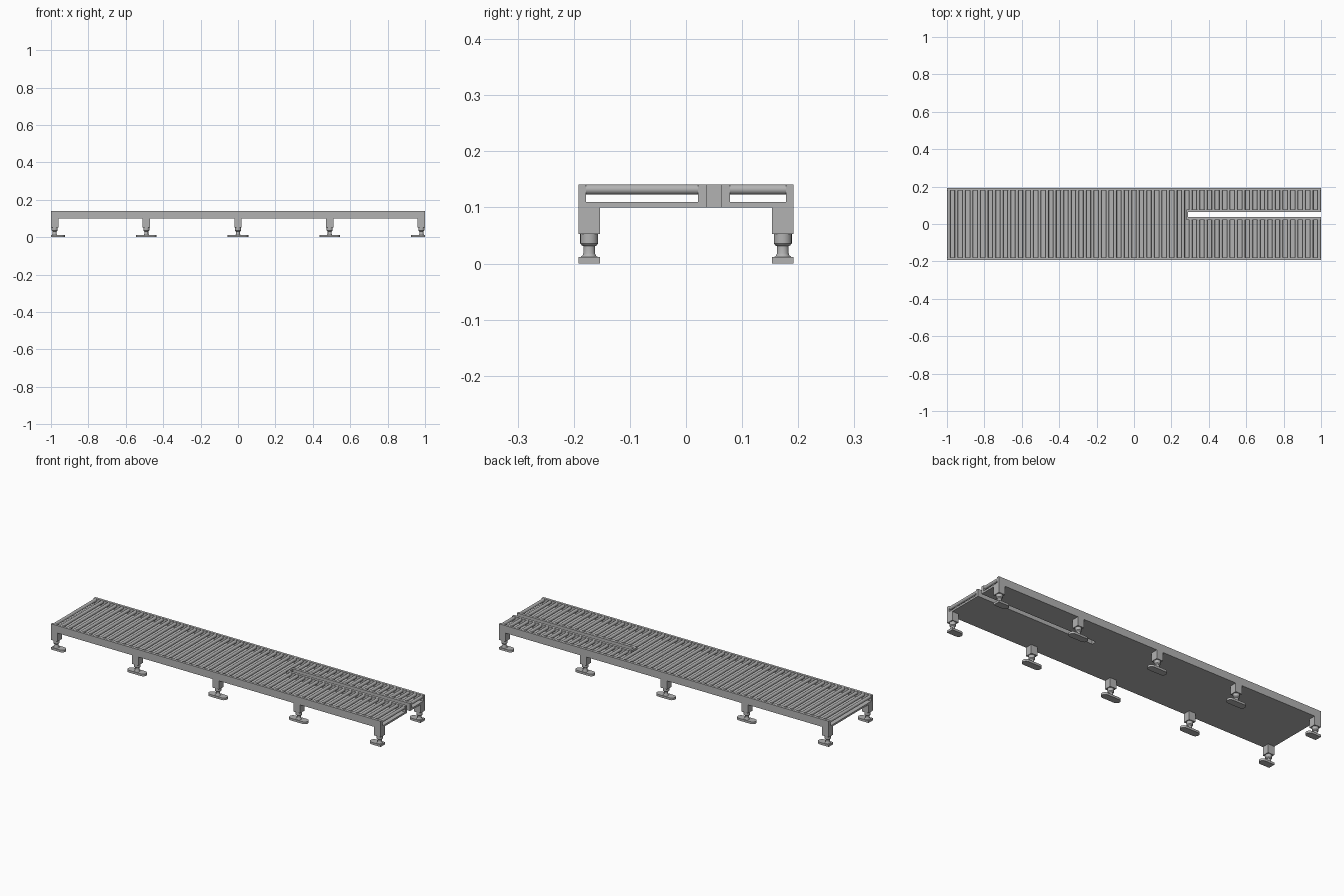
import bpy, bmesh, math
from mathutils import Matrix

cube = bpy.data.objects.get("Cube")
if cube:
    bpy.data.objects.remove(cube, do_unlink=True)

metal = bpy.data.materials.new("grey_metal")
metal.use_nodes = True
GREY = (0.45, 0.45, 0.45, 1)
metal.diffuse_color = GREY
metal.node_tree.nodes["Principled BSDF"].inputs["Base Color"].default_value = GREY

HALF_L, HALF_W = 1.0, 0.192
RAIL = 0.014                       # side rail thickness
BED_Z, BED_TOP, TOP = 0.10, 0.11, 0.141
SLOT_X, SLOT_Y0, SLOT_Y1 = 0.28, 0.0365, 0.063
WALL = 0.015                       # slot wall thickness
ROLLERS, ROLLER_R = 50, 0.009


def finish(name, bm, smooth=False):
    bmesh.ops.recalc_face_normals(bm, faces=bm.faces)
    mesh = bpy.data.meshes.new(name)
    bm.to_mesh(mesh)
    bm.free()
    mesh.materials.append(metal)
    obj = bpy.data.objects.new(name, mesh)
    bpy.context.collection.objects.link(obj)
    if smooth:
        bpy.ops.object.select_all(action='DESELECT')
        obj.select_set(True)
        bpy.context.view_layer.objects.active = obj
        bpy.ops.object.shade_smooth_by_angle(angle=math.radians(35))
    return obj


def extrude_outline(name, points, z0, z1, smooth=False):
    bm = bmesh.new()
    face = bm.faces.new([bm.verts.new((x, y, z0)) for x, y in points])
    new = bmesh.ops.extrude_face_region(bm, geom=[face])["geom"]
    for v in new:
        if isinstance(v, bmesh.types.BMVert):
            v.co.z = z1
    return finish(name, bm, smooth)


def box(name, x0, x1, y0, y1, z0, z1):
    return extrude_outline(name, [(x0, y0), (x1, y0), (x1, y1), (x0, y1)], z0, z1)


def roller(name, x, y0, y1):
    bm = bmesh.new()
    place = Matrix.Translation((x, (y0 + y1) / 2, TOP - ROLLER_R)) @ Matrix.Rotation(math.pi / 2, 4, 'X')
    bmesh.ops.create_cone(bm, cap_ends=True, segments=16, radius1=ROLLER_R,
                          radius2=ROLLER_R, depth=y1 - y0, matrix=place)
    return finish(name, bm, True)


def lathe(name, profile, x, y, steps=20):
    bm = bmesh.new()
    verts = [bm.verts.new((x + r, y, z)) for r, z in profile]
    edges = [bm.edges.new(pair) for pair in zip(verts, verts[1:])]
    bmesh.ops.spin(bm, geom=verts + edges, cent=(x, y, 0), axis=(0, 0, 1),
                   angle=math.tau, steps=steps, use_merge=True)
    bmesh.ops.remove_doubles(bm, verts=bm.verts, dist=1e-5)
    return finish(name, bm, True)


# Bed with an open slot at the left end
inner = HALF_W - RAIL
extrude_outline("bed_plate", [
    (-HALF_L, -inner), (HALF_L, -inner), (HALF_L, SLOT_Y0), (SLOT_X + 0.01, SLOT_Y0),
    (SLOT_X + 0.01, SLOT_Y1), (HALF_L, SLOT_Y1), (HALF_L, inner), (-HALF_L, inner)],
    BED_Z, BED_TOP)

# Side rails
box("front_rail", -HALF_L, HALF_L, -HALF_W, -inner, BED_Z, TOP)
box("back_rail", -HALF_L, HALF_L, inner, HALF_W, BED_Z, TOP)

# Walls around the slot
box("slot_front_wall", SLOT_X, HALF_L, SLOT_Y0 - WALL, SLOT_Y0, BED_Z, TOP)
box("slot_back_wall", SLOT_X, HALF_L, SLOT_Y1, SLOT_Y1 + WALL, BED_Z, TOP)
box("slot_end_wall", SLOT_X, SLOT_X + 0.01, SLOT_Y0, SLOT_Y1, BED_Z, TOP)

# Rollers, split where the slot runs
first = HALF_L - ROLLER_R - 0.001
for i in range(ROLLERS):
    x = -first + 2 * first * i / (ROLLERS - 1)
    if x < SLOT_X - ROLLER_R / 2:
        roller(f"roller_{i}", x, -inner, inner)
    else:
        roller(f"front_roller_{i}", x, -inner, SLOT_Y0 - WALL)
        roller(f"back_roller_{i}", x, SLOT_Y1 + WALL, inner)

# Legs: square post, turned adjuster and long rounded foot
LEG = 0.0195
ADJUSTER = [(0.016, BED_Z - 0.04), (0.016, 0.036), (0.013, 0.032), (0.0105, 0.031),
            (0.0105, 0.018), (0.012, 0.014), (0.016, 0.011)]


def foot(name, x, y):
    reach = 0.055 - LEG
    points = []
    for side in (1, -1):
        for k in range(13):
            a = math.pi * k / 12 - side * math.pi / 2
            px = x + side * reach + LEG * math.cos(a)
            points.append((px, y + LEG * math.sin(a)))
    # End feet are cut flush with the bed
    clipped = []
    for p, q in zip(points, points[1:] + points[:1]):
        if abs(p[0]) <= HALF_L:
            clipped.append(p)
        if (abs(p[0]) > HALF_L) != (abs(q[0]) > HALF_L):
            edge = math.copysign(HALF_L, x)
            t = (edge - p[0]) / (q[0] - p[0])
            clipped.append((edge, p[1] + t * (q[1] - p[1])))
    extrude_outline(name, clipped, 0, 0.012, True)


for side, label in ((-1, "front"), (1, "back")):
    y = side * (HALF_W - LEG)
    for i in range(5):
        x = (i - 2) * (HALF_L - LEG) / 2
        box(f"{label}_leg_{i}", x - LEG, x + LEG, y - LEG, y + LEG, 0.053, BED_Z)
        lathe(f"{label}_adjuster_{i}", ADJUSTER, x, y)
        foot(f"{label}_foot_{i}", x, y)
